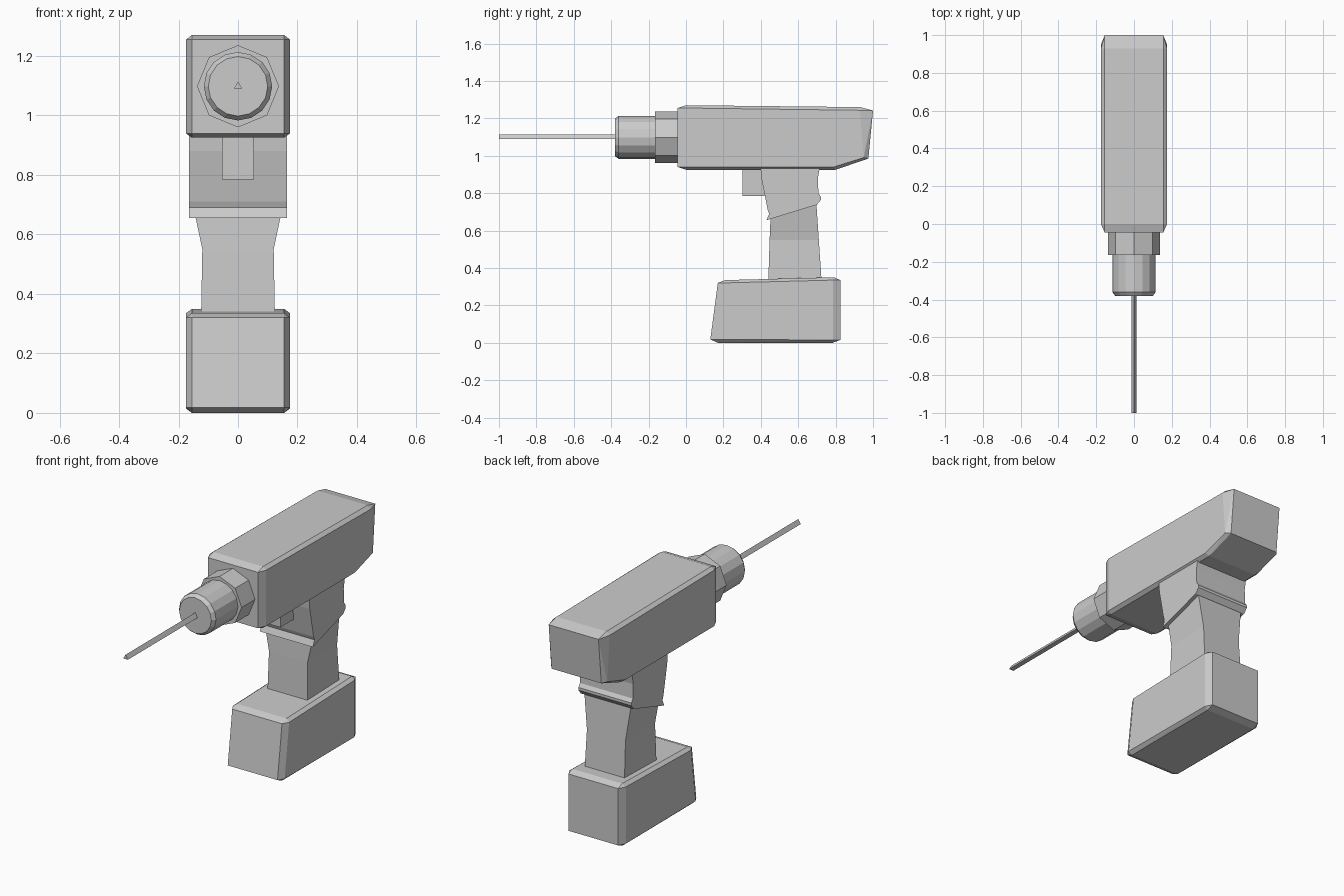
import bpy, bmesh
from math import sin, cos, pi

if "Cube" in bpy.data.objects:
    bpy.data.objects.remove(bpy.data.objects["Cube"])


def finish(name, bm):
    bmesh.ops.recalc_face_normals(bm, faces=bm.faces[:])
    mesh = bpy.data.meshes.new(name)
    bm.to_mesh(mesh)
    bm.free()
    obj = bpy.data.objects.new(name, mesh)
    bpy.context.collection.objects.link(obj)
    return obj


def loft(name, rings):
    """Skin equal-length rings of points and cap both ends."""
    bm = bmesh.new()
    loops = [[bm.verts.new(p) for p in ring] for ring in rings]
    n = len(loops[0])
    for a, b in zip(loops, loops[1:]):
        for i in range(n):
            j = (i + 1) % n
            bm.faces.new((a[i], a[j], b[j], b[i]))
    bm.faces.new(loops[0])
    bm.faces.new(loops[-1])
    return finish(name, bm)


def extrude(name, profile, half):
    """Extrude a (y, z) profile symmetrically across x."""
    return loft(name, [[(x, y, z) for y, z in profile] for x in (-half, half)])


def shell(name, profile, side, inner, outer):
    """Chamfered block: full profile at +-inner, smaller side face at +-outer."""
    bm = bmesh.new()
    for s in (-1, 1):
        for x, pts in ((inner, profile), (outer, side)):
            for y, z in pts:
                bm.verts.new((s * x, y, z))
    bmesh.ops.convex_hull(bm, input=bm.verts[:])
    bmesh.ops.dissolve_limit(bm, angle_limit=0.03, verts=bm.verts[:], edges=bm.edges[:])
    return finish(name, bm)


def turned(name, sides, stations, zc):
    """Polygonal bar along y, one vertex at the top; stations are (y, radius)."""
    return loft(name, [[(r * sin(2 * pi * i / sides), y, zc + r * cos(2 * pi * i / sides))
                        for i in range(sides)] for y, r in stations])


# Motor housing
shell("motor_housing",
      [(-0.045, 0.94), (-0.045, 1.255), (0.0, 1.27), (0.93, 1.26),
       (1.0, 1.242), (0.975, 0.985), (0.80, 0.925), (0.0, 0.925)],
      [(0.0, 0.94), (0.0, 1.255), (0.93, 1.243), (0.95, 0.99), (0.79, 0.94)],
      0.155, 0.175)

# Battery pack
shell("battery_pack",
      [(0.13, 0.018), (0.17, 0.0), (0.785, 0.0), (0.825, 0.015),
       (0.825, 0.335), (0.79, 0.35), (0.21, 0.335), (0.17, 0.32)],
      [(0.165, 0.018), (0.785, 0.015), (0.785, 0.335), (0.205, 0.32)],
      0.155, 0.175)

# Upper grip with slanted lip
extrude("upper_grip",
        [(0.398, 0.94), (0.403, 0.88), (0.437, 0.71), (0.445, 0.69), (0.43, 0.655),
         (0.70, 0.738), (0.722, 0.765), (0.722, 0.78), (0.708, 0.80),
         (0.705, 0.88), (0.716, 0.94)], 0.165)

# Lower grip: (front y, front z, back y, back z, half width)
loft("lower_grip", [[(-w, fy, fz), (w, fy, fz), (w, by, bz), (-w, by, bz)]
                    for fy, fz, by, bz, w in ((0.44, 0.33, 0.725, 0.33, 0.124),
                                              (0.447, 0.55, 0.71, 0.55, 0.12),
                                              (0.452, 0.668, 0.697, 0.745, 0.145))])

# Trigger
extrude("trigger", [(0.302, 0.785), (0.42, 0.785), (0.42, 0.93), (0.302, 0.93)], 0.053)

# Collar, chuck and drill bit
turned("collar", 8, [(-0.165, 0.138), (-0.04, 0.138)], 1.098)
turned("chuck", 16, [(-0.38, 0.10), (-0.36, 0.115), (-0.16, 0.115)], 1.098)
turned("drill_bit", 3, [(-1.0, 0.0165), (-0.37, 0.0165)], 1.098)
